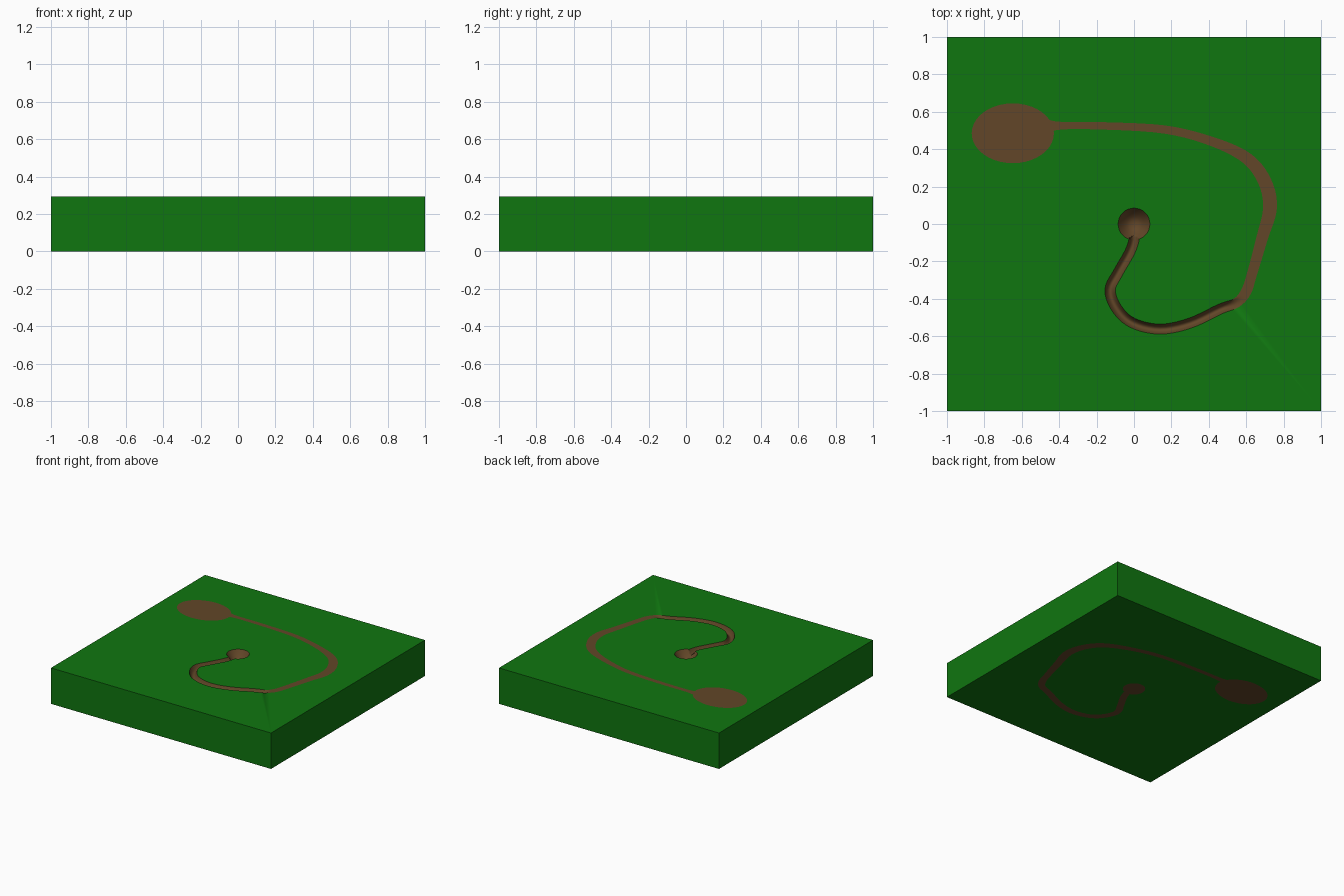
import bpy, bmesh, math
from mathutils import Vector
from mathutils.geometry import delaunay_2d_cdt

if "Cube" in bpy.data.objects:
    bpy.data.objects.remove(bpy.data.objects["Cube"])

H = 0.295                  # slab height
BOWL_R, BOWL_D = 0.085, 0.07
GROOVE_D = 0.035


def material(name, rgb):
    m = bpy.data.materials.new(name)
    m.diffuse_color = (*rgb, 1)
    m.use_nodes = True
    m.node_tree.nodes["Principled BSDF"].inputs["Base Color"].default_value = m.diffuse_color
    return m


grass = material("grass green", (0.005, 0.18, 0.005))
earth = material("earth brown", (0.122, 0.061, 0.021))

# Path centre line: x, y, half width
path = [(0, -0.03, .027), (0, -.085, .027), (-.025, -.155, .027), (-.085, -.26, .027),
        (-.128, -.353, .028), (-.09, -.455, .028), (-.005, -.53, .027), (.14, -.562, .027),
        (.30, -.53, .027), (.46, -.455, .027), (.55, -.42, .026), (.60, -.36, .028),
        (.63, -.27, .027), (.685, -.075, .031), (.727, .085, .037), (.70, .225, .036),
        (.605, .35, .032), (.42, .44, .025), (.165, .505, .022), (-.18, .525, .020),
        (-.42, .525, .024), (-.5, .52, .07)]


def smooth(points, n=5):
    p = [Vector(q) for q in points]
    p = [2 * p[0] - p[1]] + p + [2 * p[-1] - p[-2]]
    out = []
    for i in range(1, len(p) - 2):
        a, b, c, d = p[i - 1:i + 3]
        for k in range(n):
            t = k / n
            out.append((0.5 * (2 * b + (c - a) * t + (2 * a - 5 * b + 4 * c - d) * t * t
                               + (3 * b - a - 3 * c + d) * t ** 3), i - 1 + t))
    out.append((p[-2], len(points) - 1))
    return out


line = smooth(path)


def depth(x, y):
    """Depth of the bowl and of the groove, which runs out along the path."""
    r = math.hypot(x, y) / BOWL_R
    bowl = BOWL_D * max(0, 1 - r * r)
    groove = 0
    q = Vector((x, y))
    for (a, s), (b, _) in zip(line, line[1:]):
        if s > 10.2:
            break
        d = b.xy - a.xy
        t = max(0, min(1, (q - a.xy).dot(d) / d.length_squared))
        e = (q - a.xy - d * t).length / (a.z + (b.z - a.z) * t)
        fade = max(0, min(1, (10.2 - s - t / 5) / 1.0))
        groove = max(groove, GROOVE_D * fade * max(0, 1 - e * e))
    v = max(bowl, groove)
    return v if v > 0.0015 else 0


# Outlines in plan: square, path strip, bowl rings, end patch
pts = [Vector(c) for c in ((-1, -1), (1, -1), (1, 1), (-1, 1))]
cells = []
SEG = 8
base = len(pts)
for i, (c, s) in enumerate(line):
    d = (line[min(i + 1, len(line) - 1)][0] - line[max(i - 1, 0)][0]).xy.normalized()
    side = Vector((-d.y, d.x))
    for k in range(SEG + 1):
        pts.append(c.xy + side * c.z * (1 - 2 * k / SEG))
for i in range(len(line) - 1):
    for k in range(SEG):
        a = base + i * (SEG + 1) + k
        cells.append([a, a + 1, a + SEG + 2, a + SEG + 1])


def disc(cx, cy, rx, ry, n):
    b = len(pts)
    for k in range(n):
        a = 2 * math.pi * k / n
        pts.append(Vector((cx + rx * math.cos(a), cy + ry * math.sin(a))))
    cells.append(list(range(b, b + n)))


for f in (1, .85, .65, .45, .22):
    disc(0, 0, BOWL_R * f, BOWL_R * f, 32)
disc(-.648, .485, .22, .16, 40)

v2, _, tris, _, _, src = delaunay_2d_cdt(pts, [], cells, 0, 1e-5)

# Slab: carved top, flat bottom with the same markings, four walls
bm = bmesh.new()
top = [bm.verts.new((v.x, v.y, H - depth(v.x, v.y))) for v in v2]
bot = [bm.verts.new((v.x, v.y, 0)) for v in v2]
for f, o in zip(tris, src):
    for ring in ([top[i] for i in f], [bot[i] for i in reversed(f)]):
        bm.faces.new(ring).material_index = 1 if o else 0
corner = [min(range(len(v2)), key=lambda i: (v2[i] - p).length) for p in pts[:4]]
for a, b in zip(corner, corner[1:] + corner[:1]):
    bm.faces.new((bot[a], bot[b], top[b], top[a]))
loose = [v for v in bm.verts if not v.link_faces]
bmesh.ops.delete(bm, geom=loose, context='VERTS')
bmesh.ops.recalc_face_normals(bm, faces=bm.faces)

me = bpy.data.meshes.new("ground_slab")
bm.to_mesh(me)
bm.free()
me.materials.append(grass)
me.materials.append(earth)
ob = bpy.data.objects.new("ground_slab", me)
bpy.context.collection.objects.link(ob)
bpy.context.view_layer.objects.active = ob
ob.select_set(True)
bpy.ops.object.shade_smooth_by_angle(angle=math.radians(38))
